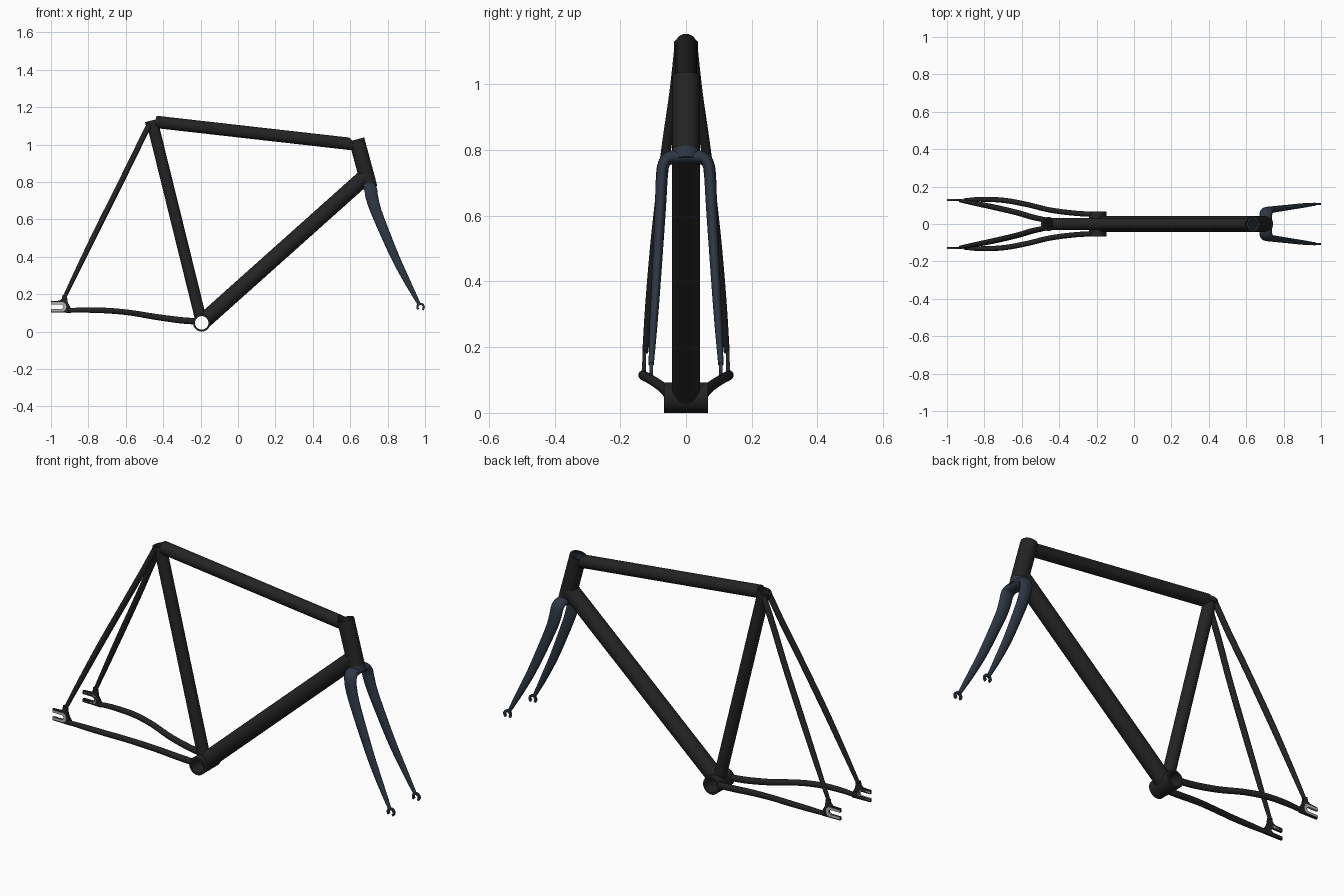
import bpy, bmesh
from math import sin, cos, pi, radians
from mathutils import Vector as V

if "Cube" in bpy.data.objects:
    bpy.data.objects.remove(bpy.data.objects["Cube"])


def material(name, rgb):
    m = bpy.data.materials.new(name)
    m.diffuse_color = (*rgb, 1)
    m.use_nodes = True
    m.node_tree.nodes["Principled BSDF"].inputs["Base Color"].default_value = m.diffuse_color
    return m


BLACK = material("frame_black", (0.017, 0.017, 0.018))
BLUE = material("fork_blue", (0.026, 0.038, 0.056))
SILVER = material("bare_metal", (0.45, 0.45, 0.46))


def finish(name, bm, mat, mirror=False, cutters=()):
    bmesh.ops.recalc_face_normals(bm, faces=bm.faces)
    me = bpy.data.meshes.new(name)
    bm.to_mesh(me)
    bm.free()
    ob = bpy.data.objects.new(name, me)
    bpy.context.collection.objects.link(ob)
    me.materials.append(mat)
    bpy.ops.object.select_all(action='DESELECT')
    bpy.context.view_layer.objects.active = ob
    ob.select_set(True)
    if mirror:
        m = ob.modifiers.new("mirror", 'MIRROR')
        m.use_axis = (False, True, False)
        m.use_mirror_merge = False
        bpy.ops.object.modifier_apply(modifier=m.name)
    for c in cutters:
        m = ob.modifiers.new("bore", 'BOOLEAN')
        m.operation, m.object = 'DIFFERENCE', c
        bpy.ops.object.modifier_apply(modifier=m.name)
    bpy.ops.object.shade_smooth_by_angle(angle=radians(35))
    return ob


def bridge(bm, r0, r1):
    n = len(r0)
    for i in range(n):
        bm.faces.new((r0[i], r0[(i + 1) % n], r1[(i + 1) % n], r1[i]))


def ring(bm, c, t, ref, a, b, n):
    u = (ref - t * ref.dot(t)).normalized()
    w = t.cross(u)
    return [bm.verts.new(c + u * (a * cos(2 * pi * i / n)) + w * (b * sin(2 * pi * i / n)))
            for i in range(n)]


def pipe(name, p0, p1, ro, ri=0, mat=BLACK, cutters=(), n=40):
    """Straight tube, hollow when an inner radius is given."""
    bm = bmesh.new()
    p0, p1 = V(p0), V(p1)
    t = (p1 - p0).normalized()
    ref = V((1, 0, 0)) if abs(t.x) < 0.9 else V((0, 0, 1))
    o0, o1 = (ring(bm, p, t, ref, ro, ro, n) for p in (p0, p1))
    bridge(bm, o0, o1)
    if ri:
        i0, i1 = (ring(bm, p, t, ref, ri, ri, n) for p in (p0, p1))
        bridge(bm, i0, i1)
        bridge(bm, o0, i0)
        bridge(bm, o1, i1)
    else:
        bm.faces.new(o0)
        bm.faces.new(o1)
    return finish(name, bm, mat, cutters=cutters)


def sweep(name, pts, ref, mat, mirror=False, cutters=(), n=20, sub=6):
    """Smooth tapered tube; each point is x, y, z, width radius, depth radius."""
    pts = [V(p) for p in pts]
    ext = [pts[0] * 2 - pts[1]] + pts + [pts[-1] * 2 - pts[-2]]
    path = []
    for k in range(len(pts) - 1):
        a, b, c, d = ext[k:k + 4]
        for s in range(sub):
            u = s / sub
            path.append((b * 2 + (c - a) * u + (a * 2 - b * 5 + c * 4 - d) * u * u
                         + (b * 3 - a - c * 3 + d) * u ** 3) * 0.5)
    path.append(pts[-1])
    pos = [V(p[:3]) for p in path]
    bm = bmesh.new()
    rings = []
    for i, p in enumerate(path):
        t = (pos[min(i + 1, len(pos) - 1)] - pos[max(i - 1, 0)]).normalized()
        rings.append(ring(bm, pos[i], t, V(ref), p[3], p[4], n))
    for r0, r1 in zip(rings, rings[1:]):
        bridge(bm, r0, r1)
    bm.faces.new(rings[0])
    bm.faces.new(rings[-1])
    return finish(name, bm, mat, mirror, cutters)


def plate(name, outline, y, thick, mat):
    """Flat x-z outline given thickness along y, mirrored to both sides."""
    bm = bmesh.new()
    f = bm.faces.new([bm.verts.new((x, y - thick / 2, z)) for x, z in outline])
    new = bmesh.ops.extrude_face_region(bm, geom=[f])['geom']
    bmesh.ops.translate(bm, vec=(0, thick, 0),
                        verts=[g for g in new if isinstance(g, bmesh.types.BMVert)])
    return finish(name, bm, mat, mirror=True)


# Key joints of the frame
BB = V((-0.194, 0, 0.0465))
SEAT = V((-0.46, 0, 1.125))
HEAD_T, HEAD_B = V((0.634, 0, 1.027)), V((0.695, 0, 0.803))
seat_dir = (SEAT - BB).normalized()
head_dir = (HEAD_T - HEAD_B).normalized()

# Bore cutters that keep the hollow tubes clear
side = V((0, 0.2, 0))
bb_bore = pipe("bb_bore", BB - side, BB + side, 0.037)
seat_bore = pipe("seat_bore", SEAT - seat_dir * 0.3, SEAT + seat_dir * 0.2, 0.0265)
head_bore = pipe("head_bore", HEAD_B - head_dir * 0.05, HEAD_T + head_dir * 0.1, 0.035)
bores = (bb_bore, seat_bore, head_bore)
for b in bores:
    b.hide_render = True

# Main tubes
half = V((0, 0.067, 0))
pipe("bottom_bracket_shell", BB - half, BB + half, 0.0465, 0.036)
pipe("seat_tube", BB, SEAT, 0.031, 0.0262, cutters=(bb_bore,))
pipe("seat_collar", SEAT - seat_dir * 0.02, SEAT + seat_dir * 0.004, 0.037, 0.026)
pipe("top_tube", (-0.44, 0, 1.121), (0.63, 0, 1.0), 0.033, cutters=(seat_bore, head_bore))
pipe("down_tube", BB, (0.685, 0, 0.832), 0.043, cutters=(bb_bore, head_bore))
pipe("head_tube", HEAD_B, HEAD_T, 0.042, 0.034)

# Rear stays
sweep("seat_stays", [(-0.474, 0.022, 1.108, .014, .015), (-0.54, 0.036, 0.973, .015, .015),
                     (-0.63, 0.062, 0.79, .015, .015), (-0.75, 0.09, 0.55, .015, .015),
                     (-0.85, 0.11, 0.345, .013, .013), (-0.927, 0.124, 0.185, .009, .010)],
      (0, 1, 0), BLACK, True, (seat_bore,))
sweep("chain_stays", [(-0.225, 0.052, 0.054, .017, .014), (-0.32, 0.058, 0.062, .017, .014),
                      (-0.45, 0.075, 0.08, .016, .014), (-0.58, 0.106, 0.101, .015, .014),
                      (-0.70, 0.127, 0.112, .015, .014), (-0.82, 0.132, 0.115, .014, .013),
                      (-0.91, 0.128, 0.113, .012, .009)],
      (0, 0, 1), BLACK, True, (bb_bore,))

# Rear dropouts with an open slot and bare metal facing
slot = [(-1, 0.120), (-0.945, 0.120), (-0.936, 0.125), (-0.933, 0.132),
        (-0.936, 0.139), (-0.945, 0.144), (-1, 0.144)]
plate("rear_dropouts", slot + [(-1, 0.163), (-0.955, 0.165), (-0.942, 0.175), (-0.938, 0.197),
                               (-0.915, 0.19), (-0.91, 0.155), (-0.893, 0.125),
                               (-0.893, 0.1), (-1, 0.102)], 0.127, 0.01, BLACK)
plate("dropout_facings", slot + [(-0.999, 0.157), (-0.935, 0.157), (-0.922, 0.148), (-0.917, 0.132),
                                 (-0.922, 0.116), (-0.935, 0.108), (-0.999, 0.108)],
      0.128, 0.012, SILVER)

# Fork: steerer, crown race, one-piece crown and blades
pipe("steerer", HEAD_B - head_dir * 0.03, HEAD_T - head_dir * 0.008, 0.0335, 0.026, BLUE)
pipe("crown_race", HEAD_B - head_dir * 0.035, HEAD_B + head_dir * 0.003, 0.0415, 0, BLUE)
blade = [(0.703, 0.03, 0.779, .034, .022), (0.706, 0.057, 0.772, .034, .020),
         (0.711, 0.070, 0.75, .034, .018), (0.718, 0.074, 0.71, .033, .018),
         (0.745, 0.078, 0.625, .029, .017), (0.835, 0.090, 0.41, .023, .014),
         (0.905, 0.099, 0.267, .017, .012), (0.968, 0.106, 0.147, .009, .008)]
sweep("fork_blades", [(x, -y, z, a, b) for x, y, z, a, b in reversed(blade)] + blade,
      (1, 0, 0), BLUE, n=24)

# Front dropouts: hooks open at the bottom
arc = [radians(-55 + 280 * i / 16) for i in range(17)]
hook = [(0.976 + 0.023 * cos(a), 0.131 + 0.023 * sin(a)) for a in arc]
hook += [(0.976 + 0.0115 * cos(a), 0.131 + 0.0115 * sin(a)) for a in reversed(arc)]
plate("front_dropouts", hook, 0.106, 0.011, BLUE)

for b in bores:
    bpy.data.objects.remove(b, do_unlink=True)
